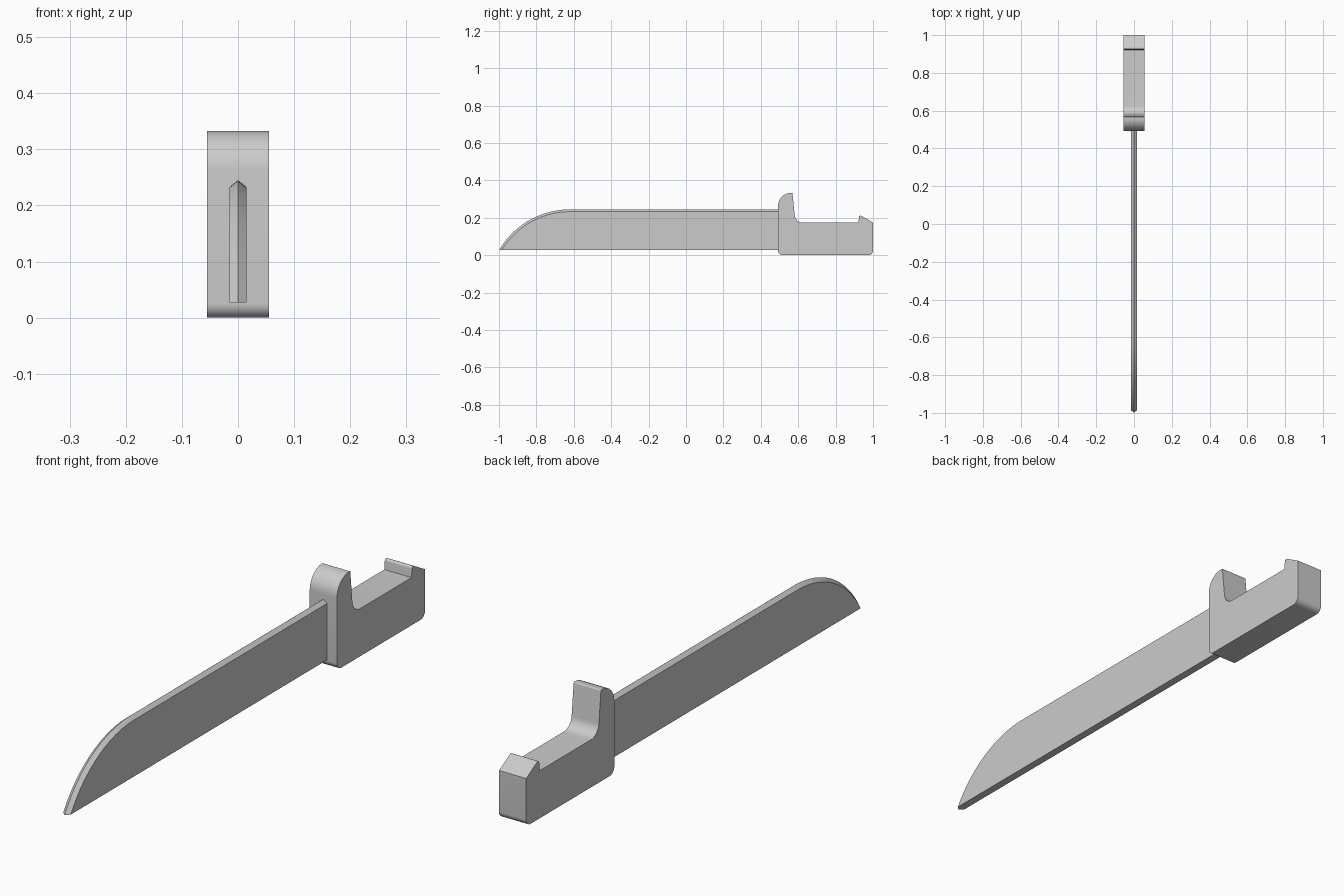
import bpy, bmesh, math
from mathutils import Vector

if "Cube" in bpy.data.objects:
    bpy.data.objects.remove(bpy.data.objects["Cube"])


def rounded(corners, steps=10):
    """Turn (y, z, radius) corners into a filleted outline."""
    out = []
    n = len(corners)
    for i, (y, z, r) in enumerate(corners):
        p = Vector((y, z))
        if r == 0:
            out.append(p)
            continue
        a = (Vector(corners[i - 1][:2]) - p).normalized()
        b = (Vector(corners[(i + 1) % n][:2]) - p).normalized()
        half = a.angle(b) / 2
        centre = p + (a + b).normalized() * (r / math.sin(half))
        start = p + a * (r / math.tan(half)) - centre
        end = p + b * (r / math.tan(half)) - centre
        sweep = start.angle(end)
        for k in range(steps + 1):
            t = k / steps
            out.append(centre + (start * math.sin((1 - t) * sweep)
                                 + end * math.sin(t * sweep)) / math.sin(sweep))
    return out


def finish(name, bm, angle):
    bmesh.ops.recalc_face_normals(bm, faces=bm.faces)
    mesh = bpy.data.meshes.new(name)
    bm.to_mesh(mesh)
    bm.free()
    obj = bpy.data.objects.new(name, mesh)
    bpy.context.collection.objects.link(obj)
    bpy.ops.object.select_all(action='DESELECT')
    obj.select_set(True)
    bpy.context.view_layer.objects.active = obj
    bpy.ops.object.shade_smooth_by_angle(angle=math.radians(angle))
    return obj


# Handle: side outline with filleted corners, extruded across x
outline = rounded([
    (0.492, 0.0, 0.025), (1.0, 0.0, 0.025), (1.0, 0.175, 0),
    (0.926, 0.217, 0.008), (0.922, 0.174, 0), (0.585, 0.174, 0.045),
    (0.569, 0.333, 0.004), (0.492, 0.333, 0.07)])
bm = bmesh.new()
face = bm.faces.new([bm.verts.new((-0.055, p.x, p.y)) for p in outline])
extruded = bmesh.ops.extrude_face_region(bm, geom=[face])
bmesh.ops.translate(bm, vec=(0.11, 0, 0),
                    verts=[v for v in extruded['geom'] if isinstance(v, bmesh.types.BMVert)])
finish("handle", bm, 30)

# Blade: flat sides with a central ridge along the back and the curved tip
BOTTOM, ROOT = 0.027, 0.495
CY, CZ, RADIUS = -0.62, -0.195, 0.44


def blade_edge(radius, steps=24):
    """Arc from the tip up to the straight back, then on to the handle."""
    sweep = math.acos((BOTTOM - CZ) / radius)
    pts = [(CY - radius * math.sin(sweep * (1 - k / steps)),
            CZ + radius * math.cos(sweep * (1 - k / steps))) for k in range(steps + 1)]
    return pts + [(ROOT, CZ + radius)]


bm = bmesh.new()
rows = []
for x, radius in ((-0.015, RADIUS - 0.012), (0, RADIUS), (0.015, RADIUS - 0.012)):
    rows.append([bm.verts.new((x, y, z)) for y, z in blade_edge(radius)])
heel = [bm.verts.new((x, ROOT, BOTTOM)) for x in (-0.015, 0.015)]
for lower, upper in zip(rows, rows[1:]):
    for i in range(len(lower) - 1):
        bm.faces.new((lower[i], lower[i + 1], upper[i + 1], upper[i]))
bm.faces.new(rows[0] + [heel[0]])
bm.faces.new(rows[2] + [heel[1]])
bm.faces.new((rows[0][0], rows[1][0], rows[2][0], heel[1], heel[0]))
bm.faces.new((rows[0][-1], rows[1][-1], rows[2][-1], heel[1], heel[0]))
finish("blade", bm, 30)
